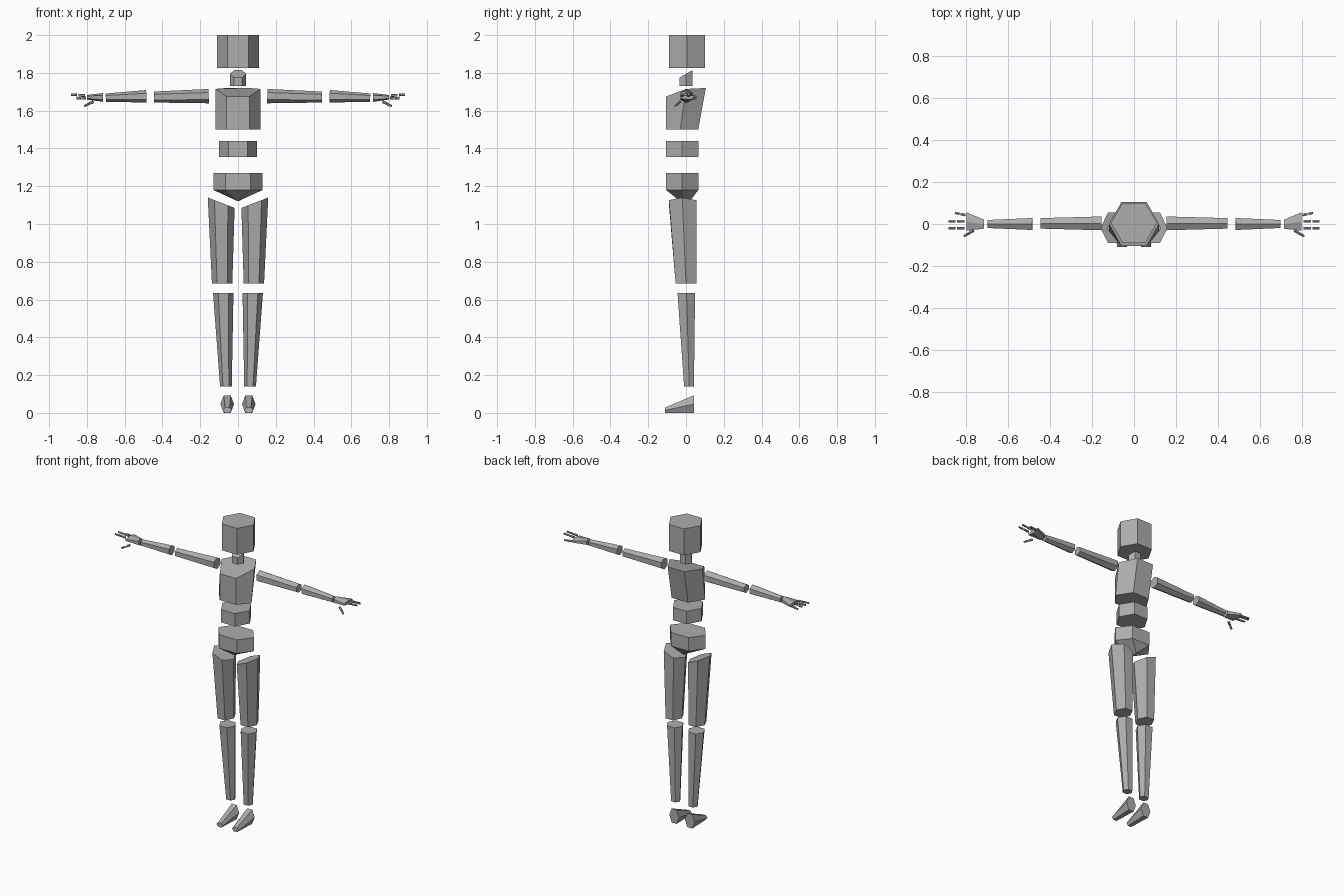
import bpy, bmesh, math
from mathutils import Vector

if "Cube" in bpy.data.objects:
    bpy.data.objects.remove(bpy.data.objects["Cube"])

grey = bpy.data.materials.new("flat grey")
grey.diffuse_color = (0.42, 0.42, 0.42, 1)
grey.use_nodes = True
grey.node_tree.nodes["Principled BSDF"].inputs["Base Color"].default_value = grey.diffuse_color


def loft(name, rings, side=1, cap_end=True):
    """Join six-sided rings into a closed flat-faced part; side=-1 mirrors it."""
    bm = bmesh.new()
    vs = [[bm.verts.new((p[0] * side, p[1], p[2])) for p in ring] for ring in rings]
    for a, b in zip(vs, vs[1:]):
        for i in range(6):
            j = (i + 1) % 6
            bm.faces.new((a[i], a[j], b[j], b[i]))
    bm.faces.new(vs[0])
    if cap_end:
        bm.faces.new(vs[-1])
    bmesh.ops.remove_doubles(bm, verts=bm.verts, dist=1e-5)
    bmesh.ops.recalc_face_normals(bm, faces=bm.faces)
    me = bpy.data.meshes.new(name)
    bm.to_mesh(me)
    bm.free()
    me.materials.append(grey)
    ob = bpy.data.objects.new(name, me)
    bpy.context.collection.objects.link(ob)


def level(cx, w, f, ys, zs):
    """Horizontal hexagon: half width w, flat front/back half width f,
    ys and zs are (front, middle, back)."""
    return [(cx + w, ys[1], zs[1]), (cx + f, ys[2], zs[2]), (cx - f, ys[2], zs[2]),
            (cx - w, ys[1], zs[1]), (cx - f, ys[0], zs[0]), (cx + f, ys[0], zs[0])]


def flat(cx, w, ys, z):
    return level(cx, w, w / 2, ys, (z, z, z))


def rod(name, p0, p1, r0, r1, side):
    """Hexagonal taper between two points with a ridge on top."""
    p0, p1 = Vector(p0), Vector(p1)
    d = (p1 - p0).normalized()
    across = Vector((0, 0, 1)).cross(d).normalized()
    up = d.cross(across)

    def ring(c, r):
        return [c + r * (math.sin(k * math.pi / 3) * across + math.cos(k * math.pi / 3) * up)
                for k in range(6)]
    loft(name, [ring(p0, r0), ring(p1, r1)], side)


# head, neck and torso
ys = (-0.09, 0.005, 0.10)
loft("head", [flat(0, 0.11, ys, 1.825), flat(0, 0.11, ys, 2.0)])
ys = (-0.035, 0.0, 0.035)
loft("neck", [flat(0, 0.042, ys, 1.73), level(0, 0.042, 0.021, ys, (1.775, 1.795, 1.815))])
loft("chest", [flat(0, 0.12, (-0.105, -0.03, 0.065), 1.50),
               level(0, 0.12, 0.06, (-0.105, 0.0, 0.105), (1.675, 1.715, 1.72))])
ys = (-0.105, -0.02, 0.065)
loft("waist", [flat(0, 0.10, ys, 1.355), flat(0, 0.10, ys, 1.44)])
# pelvis closes in a short ridge between the legs
loft("pelvis", [flat(0, 0.13, ys, 1.27), flat(0, 0.13, ys, 1.18),
                flat(0, 0.0, (-0.03, -0.005, 0.02), 1.12)], cap_end=False)

for side, tag in ((1, "left"), (-1, "right")):
    # thigh with a slanted top
    top = [(x, y, 1.085 + 0.387 * (x - 0.018))
           for x, y, z in flat(0.089, 0.071, (-0.09, -0.02, 0.055), 0)]
    loft("thigh_" + tag, [flat(0.084, 0.054, (-0.055, 0.0, 0.055), 0.685), top], side)
    # shin
    loft("shin_" + tag, [flat(0.064, 0.031, (-0.01, 0.017, 0.042), 0.14),
                         flat(0.078, 0.054, (-0.045, 0.003, 0.048), 0.635)], side)

    # foot: tall heel hexagon tapering to a low toe
    def foot_ring(y, w, h):
        return [(0.057 + w * a, y, h * b) for a, b in
                ((1, 0.5), (0.5, 1), (-0.5, 1), (-1, 0.5), (-0.5, 0), (0.5, 0))]
    loft("foot_" + tag, [foot_ring(0.042, 0.036, 0.093), foot_ring(-0.11, 0.024, 0.028)], side)

    # arm
    rod("upper_arm_" + tag, (0.155, 0.003, 1.677), (0.445, 0.003, 1.672), 0.038, 0.029, side)
    rod("forearm_" + tag, (0.485, 0.0, 1.676), (0.70, 0.0, 1.669), 0.033, 0.022, side)

    # hand flares flat toward the fingers
    def hand_ring(x, cy, wy, z, h):
        return [(x, cy + wy * math.sin(k * math.pi / 3) / 0.866,
                 z + h * math.cos(k * math.pi / 3)) for k in range(6)]
    loft("hand_" + tag, [hand_ring(0.715, -0.001, 0.021, 1.67, 0.023),
                         hand_ring(0.80, 0.012, 0.044, 1.671, 0.012)], side)

    # fingers and thumb, two segments each
    digits = {
        "index_finger": ((0.81, -0.020, 1.68), (0.885, -0.020, 1.685)),
        "middle_finger": ((0.81, 0.013, 1.68), (0.885, 0.013, 1.685)),
        "little_finger": ((0.805, 0.043, 1.667), (0.855, 0.053, 1.665)),
        "thumb": ((0.767, -0.032, 1.647), (0.812, -0.058, 1.625)),
    }
    for name, (a, b) in digits.items():
        a, b = Vector(a), Vector(b)
        rod(f"{name}_base_{tag}", a, a.lerp(b, 0.46), 0.008, 0.007, side)
        rod(f"{name}_tip_{tag}", a.lerp(b, 0.56), b, 0.007, 0.006, side)
